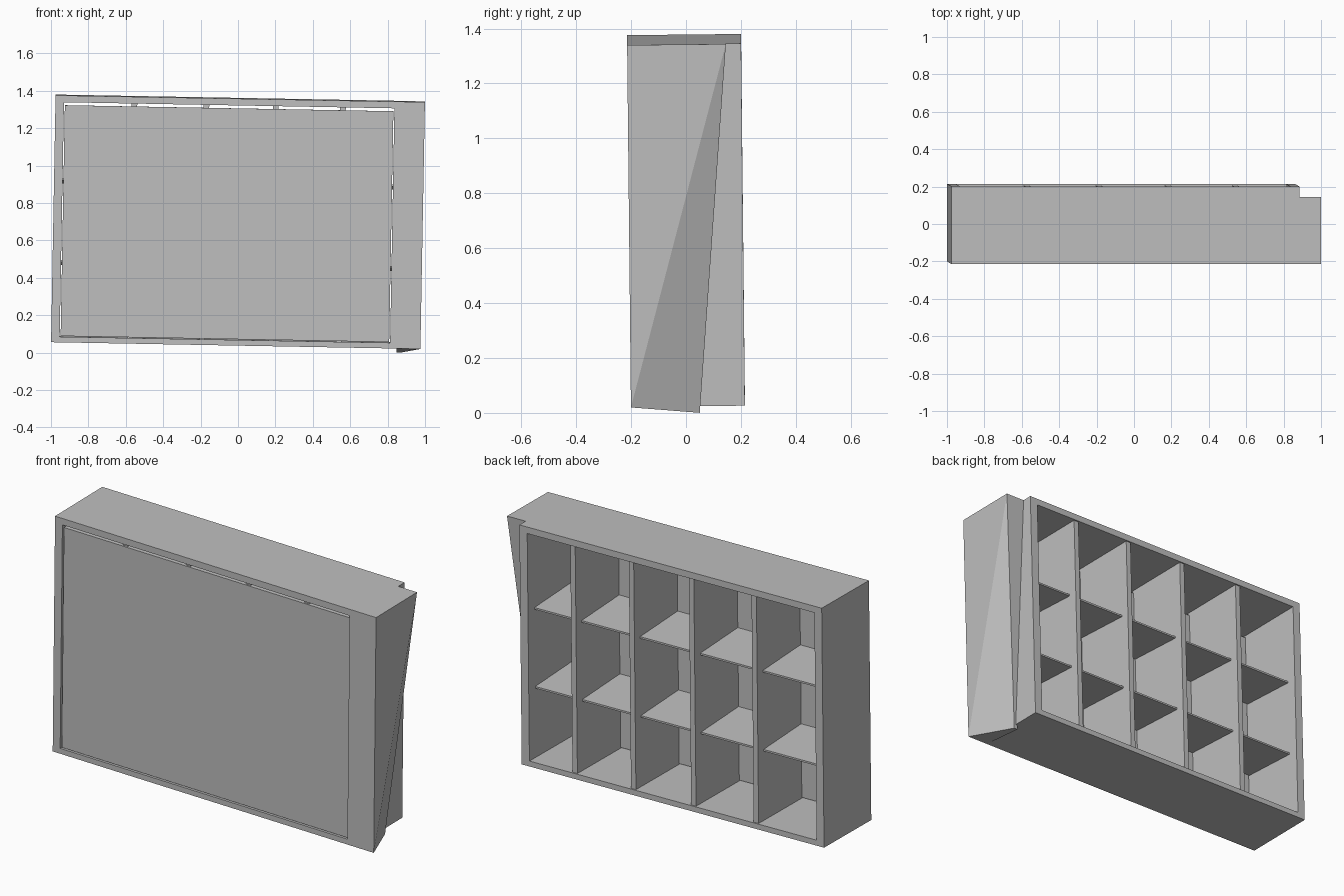
import bpy
import bmesh
import math
from mathutils import Matrix

cube = bpy.data.objects.get("Cube")
if cube:
    bpy.data.objects.remove(cube, do_unlink=True)

grey = bpy.data.materials.new("plain_grey")
grey.use_nodes = True
colour = (0.52, 0.52, 0.52, 1)
grey.diffuse_color = colour
grey.node_tree.nodes["Principled BSDF"].inputs["Base Color"].default_value = colour

# The whole cabinet stands with a slight lean
LEAN = (Matrix.Translation((0, 0, 0.70))
        @ Matrix.Rotation(math.radians(1.05), 4, 'Y')
        @ Matrix.Rotation(math.radians(0.6), 4, 'X'))

LEFT, RIGHT, HALF_H, HALF_D = -0.9875, 0.8725, 0.66, 0.2075
IN_LEFT, IN_RIGHT, IN_LOW, IN_HIGH = -0.942, 0.825, -0.63, 0.624


def finish(name, bm):
    bmesh.ops.recalc_face_normals(bm, faces=bm.faces)
    mesh = bpy.data.meshes.new(name)
    bm.to_mesh(mesh)
    bm.free()
    mesh.materials.append(grey)
    obj = bpy.data.objects.new(name, mesh)
    bpy.context.collection.objects.link(obj)
    obj.matrix_world = LEAN
    return obj


def box(name, x, y, z, tilt=0):
    """Box between bounds; tilt raises the front edge."""
    bm = bmesh.new()
    bmesh.ops.create_cube(bm, size=1)
    for v in bm.verts:
        rise = tilt if v.co.y < 0 else 0
        v.co = [a + (b - a) * (c + 0.5) for (a, b), c in zip((x, y, z), v.co)]
        v.co.z += rise
    return finish(name, bm)


# Outer frame: a rectangular ring extruded through the depth
bm = bmesh.new()


def ring(x0, x1, z0, z1):
    return [bm.verts.new((x, -HALF_D, z))
            for x, z in ((x0, z0), (x1, z0), (x1, z1), (x0, z1))]


outer = ring(LEFT, RIGHT, -HALF_H, HALF_H)
inner = ring(IN_LEFT, IN_RIGHT, IN_LOW, IN_HIGH)
front = []
for i in range(4):
    j = (i + 1) % 4
    front.append(bm.faces.new((outer[i], outer[j], inner[j], inner[i])))
grown = bmesh.ops.extrude_face_region(bm, geom=front, use_keep_orig=True)
moved = [g for g in grown["geom"] if isinstance(g, bmesh.types.BMVert)]
bmesh.ops.translate(bm, verts=moved, vec=(0, 2 * HALF_D, 0))
finish("outer_frame", bm)

# Twisted side block, tapering away at its lower back corner
bm = bmesh.new()
low = [bm.verts.new(p) for p in ((0.86, -HALF_D, -HALF_H), (0.9875, -HALF_D, -HALF_H),
                                 (0.882, 0.043, -0.684), (0.86, 0.043, -0.684))]
high = [bm.verts.new(p) for p in ((0.86, -HALF_D, HALF_H), (0.9875, -HALF_D, HALF_H),
                                  (0.9875, 0.152, HALF_H), (0.86, 0.152, HALF_H))]
bm.faces.new(low)
bm.faces.new(high)
for i in (0, 2, 3):
    j = (i + 1) % 4
    bm.faces.new((low[i], low[j], high[j], high[i]))
bm.faces.new((low[1], low[2], high[2]))
bm.faces.new((low[1], high[2], high[1]))
finish("side_block", bm)

# Thin front panel with a small gap around it
box("front_panel", (IN_LEFT + 0.005, IN_RIGHT - 0.005), (-0.2, -0.18),
    (IN_LOW + 0.004, IN_HIGH - 0.016))

# Upright dividers
dividers = (-0.565, -0.18, 0.19, 0.55)
for n, x in enumerate(dividers, 1):
    box(f"divider_{n}", (x - 0.015, x + 0.015), (-0.19, 0.2), (IN_LOW, IN_HIGH))

# Two thin shelves in each column
edges = (IN_LEFT, *dividers, IN_RIGHT)
for column, (a, b) in enumerate(zip(edges, edges[1:]), 1):
    for level, z in (("lower", -0.24), ("upper", 0.195)):
        box(f"{level}_shelf_{column}", (a, b), (-0.185, 0.15), (z - 0.01, z), tilt=0.02)
